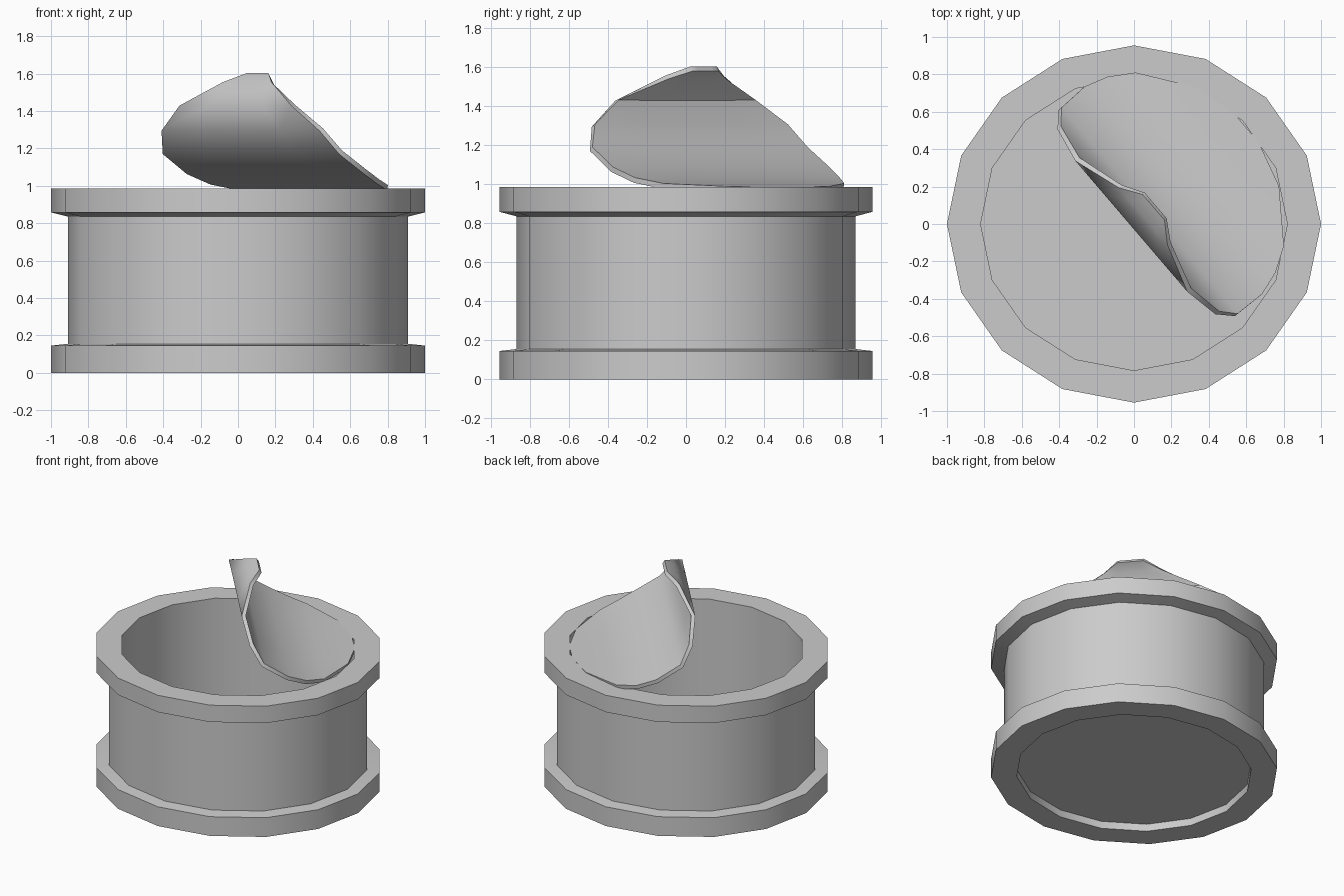
import bpy, bmesh, math
from mathutils import Vector

if "Cube" in bpy.data.objects:
    bpy.data.objects.remove(bpy.data.objects["Cube"])

SIDES = 16
Y_SCALE = 0.955


def finish(name, bm, angle=35):
    mesh = bpy.data.meshes.new(name)
    bm.to_mesh(mesh)
    bm.free()
    obj = bpy.data.objects.new(name, mesh)
    bpy.context.collection.objects.link(obj)
    bpy.ops.object.select_all(action='DESELECT')
    obj.select_set(True)
    bpy.context.view_layer.objects.active = obj
    bpy.ops.object.shade_smooth_by_angle(angle=math.radians(angle))
    return obj


def lathe(name, profile):
    """Turn a (radius, z) profile around z; radius 0 makes a disc centre."""
    bm = bmesh.new()
    rings = []
    for r, z in profile:
        if r == 0:
            rings.append([bm.verts.new((0, 0, z))] * SIDES)
            continue
        ring = []
        for i in range(SIDES):
            a = 2 * math.pi * i / SIDES
            ring.append(bm.verts.new((r * math.cos(a), r * math.sin(a) * Y_SCALE, z)))
        rings.append(ring)
    for lo, hi in zip(rings, rings[1:]):
        for i in range(SIDES):
            k = (i + 1) % SIDES
            quad = list(dict.fromkeys((lo[i], lo[k], hi[k], hi[i])))
            bm.faces.new(quad)
    return finish(name, bm)


# Can: recessed base, two rims, outer and inner wall, floor
lathe("base_panel", [(0, 0.055), (0.82, 0.055)])
lathe("bottom_rim", [(0.82, 0.055), (0.82, 0), (1, 0), (1, 0.145), (0.91, 0.155)])
lathe("outer_wall", [(0.91, 0.155), (0.91, 0.835)])
lathe("top_rim", [(0.91, 0.835), (1, 0.858), (1, 0.985), (0.82, 0.985)])
lathe("inner_wall", [(0.82, 0.985), (0.82, 0.08)])
lathe("floor", [(0.82, 0.08), (0, 0.08)])

# Peeled lid: rows of (distance towards hinge, height, half width)
rows = [(0.79, 0.97, 0.10), (0.72, 0.975, 0.35), (0.53, 0.99, 0.61),
        (0.40, 1.02, 0.69), (0.27, 1.075, 0.73), (0.10, 1.18, 0.725),
        (0.03, 1.30, 0.65), (-0.005, 1.43, 0.46), (0.075, 1.545, 0.20),
        (0.145, 1.59, 0.09)]
along = Vector((0.65, -0.76, 0))
hinge = Vector((0.76, 0.65, 0))
COLS = 4
bm = bmesh.new()
grid = []
for v, z, w in rows:
    grid.append([bm.verts.new(along * (w * (2 * c / COLS - 1)) + hinge * v + Vector((0, 0, z)))
                 for c in range(COLS + 1)])
for a, b in zip(grid, grid[1:]):
    for c in range(COLS):
        bm.faces.new((a[c], b[c], b[c + 1], a[c + 1]))
bmesh.ops.recalc_face_normals(bm, faces=bm.faces)
lid = finish("peeled_lid", bm, 50)
solid = lid.modifiers.new("thickness", 'SOLIDIFY')
solid.thickness = 0.028
solid.offset = 0
# Thicken before the smoothing step so the cut edge stays crisp
bpy.context.view_layer.objects.active = lid
lid.modifiers.move(len(lid.modifiers) - 1, 0)
bpy.ops.object.modifier_apply(modifier=solid.name)
bpy.ops.object.shade_smooth_by_angle(angle=math.radians(50))
